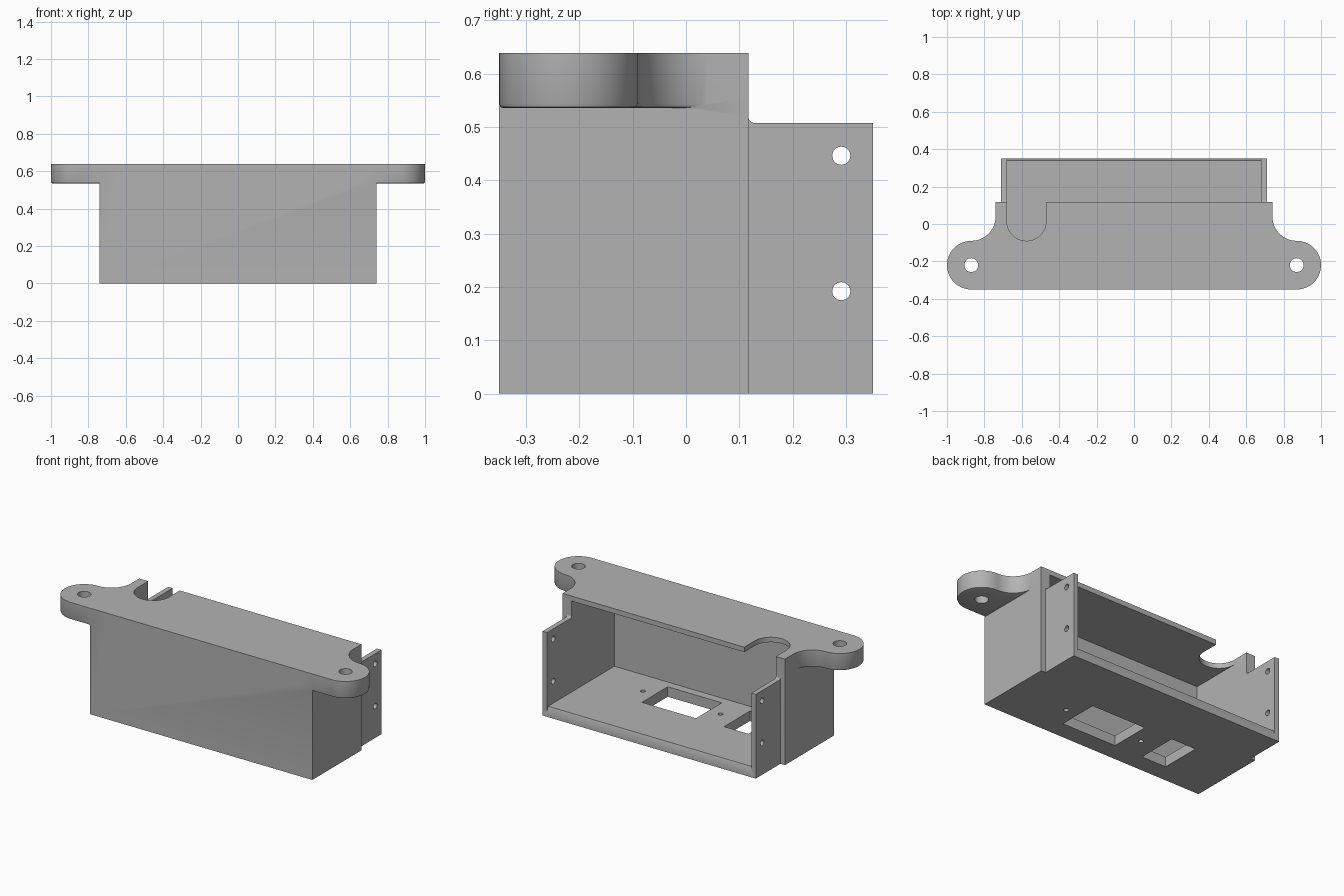
import bpy, bmesh, math
from mathutils import Vector

if "Cube" in bpy.data.objects:
    bpy.data.objects.remove(bpy.data.objects["Cube"])

grey = bpy.data.materials.new("plain_grey")
grey.diffuse_color = (0.45, 0.45, 0.45, 1)
grey.use_nodes = True
grey.node_tree.nodes["Principled BSDF"].inputs["Base Color"].default_value = grey.diffuse_color


def prism(name, pts, lo, hi, axis="z", round_base=0.0):
    """Extrude a 2D outline along an axis."""
    place = {"z": lambda a, b, h: (a, b, h),
             "x": lambda a, b, h: (h, a, b)}[axis]
    bm = bmesh.new()
    face = bm.faces.new([bm.verts.new(place(a, b, lo)) for a, b in pts])
    ext = bmesh.ops.extrude_face_region(bm, geom=[face])
    shift = Vector(place(0, 0, hi - lo))
    for v in ext["geom"]:
        if isinstance(v, bmesh.types.BMVert):
            v.co += shift
    bmesh.ops.recalc_face_normals(bm, faces=bm.faces)
    if round_base:
        rim = [e for e in bm.edges if all(abs(v.co.z - lo) < 1e-5 for v in e.verts)]
        bmesh.ops.bevel(bm, geom=rim, offset=round_base, segments=2,
                        profile=0.5, affect="EDGES")
    mesh = bpy.data.meshes.new(name)
    bm.to_mesh(mesh)
    bm.free()
    ob = bpy.data.objects.new(name, mesh)
    bpy.context.collection.objects.link(ob)
    mesh.materials.append(grey)
    return ob


def arc(cx, cy, r, start, end, n):
    angles = [math.radians(start + (end - start) * i / n) for i in range(n + 1)]
    return [(cx + r * math.cos(a), cy + r * math.sin(a)) for a in angles]


def circle(cx, cy, r, n=32):
    return arc(cx, cy, r, 0, 360, n)[:-1]


def rect(x0, x1, y0, y1):
    return [(x0, y0), (x1, y0), (x1, y1), (x0, y1)]


def combine(target, tool, operation):
    """Apply a boolean and discard the tool object."""
    mod = target.modifiers.new("combine", "BOOLEAN")
    mod.operation, mod.solver, mod.object = operation, "EXACT", tool
    bpy.context.view_layer.objects.active = target
    bpy.ops.object.modifier_apply(modifier=mod.name)
    bpy.data.objects.remove(tool, do_unlink=True)


# Housing block, narrower behind the step
right = [(0.74, -0.35), (0.74, 0.117), (0.71, 0.117), (0.71, 0.35)]
outline = right + [(-x, y) for x, y in reversed(right)]
housing = prism("housing", outline, 0, 0.638)

# Mounting ears: round tip flowing into a concave neck
for side in (1, -1):
    ear = ([(0.65, -0.35)] + arc(0.87, -0.22, 0.13, -90, 90, 28)
           + arc(0.87, 0.04, 0.13, -90, -180, 16)[1:] + [(0.65, 0.04)])
    ear = [(side * x, y) for x, y in ear]
    combine(housing, prism("ear", ear, 0.535, 0.638, round_base=0.008), "UNION")

cutters = []
# Inner cavity, open at the back
cutters.append(prism("cavity", rect(-0.68, 0.68, -0.29, 0.6), 0.06, 0.608))
# Lowered back walls with a small fillet at the step
step = [(0.117, 0.8)] + arc(0.129, 0.519, 0.012, 180, 270, 6) + [(0.6, 0.507), (0.6, 0.8)]
cutters.append(prism("step", step, -1, 1, "x"))
# Sloped lip along the back edge of the floor
lip = [(0.34, 0.061), (0.351, 0.03), (0.4, 0.03), (0.4, 0.061)]
cutters.append(prism("lip", lip, -0.68, 0.68, "x"))
# Rounded cable notch in the top
notch = [(-0.47, 0.3)] + arc(-0.575, 0.015, 0.105, 0, -180, 28) + [(-0.68, 0.3)]
cutters.append(prism("notch", notch, 0.55, 0.8))
# Floor windows and pin holes
for x0, x1 in ((-0.07, 0.29), (-0.42, -0.257)):
    cutters.append(prism("window", rect(x0, x1, -0.24, 0.005), -0.1, 0.2))
for x in (0.37, -0.147):
    cutters.append(prism("pin_hole", circle(x, -0.118, 0.014, 20), -0.1, 0.2))
# Ear holes and side screw holes
for side in (1, -1):
    cutters.append(prism("ear_hole", circle(side * 0.87, -0.22, 0.037), 0.4, 0.8))
for z in (0.446, 0.192):
    cutters.append(prism("screw_hole", circle(0.291, z, 0.017, 24), -1, 1, "x"))
for c in cutters:
    combine(housing, c, "DIFFERENCE")

# Smooth the curves, keep hard edges
bpy.ops.object.select_all(action="DESELECT")
housing.select_set(True)
bpy.context.view_layer.objects.active = housing
bpy.ops.object.shade_smooth_by_angle(angle=math.radians(30))
